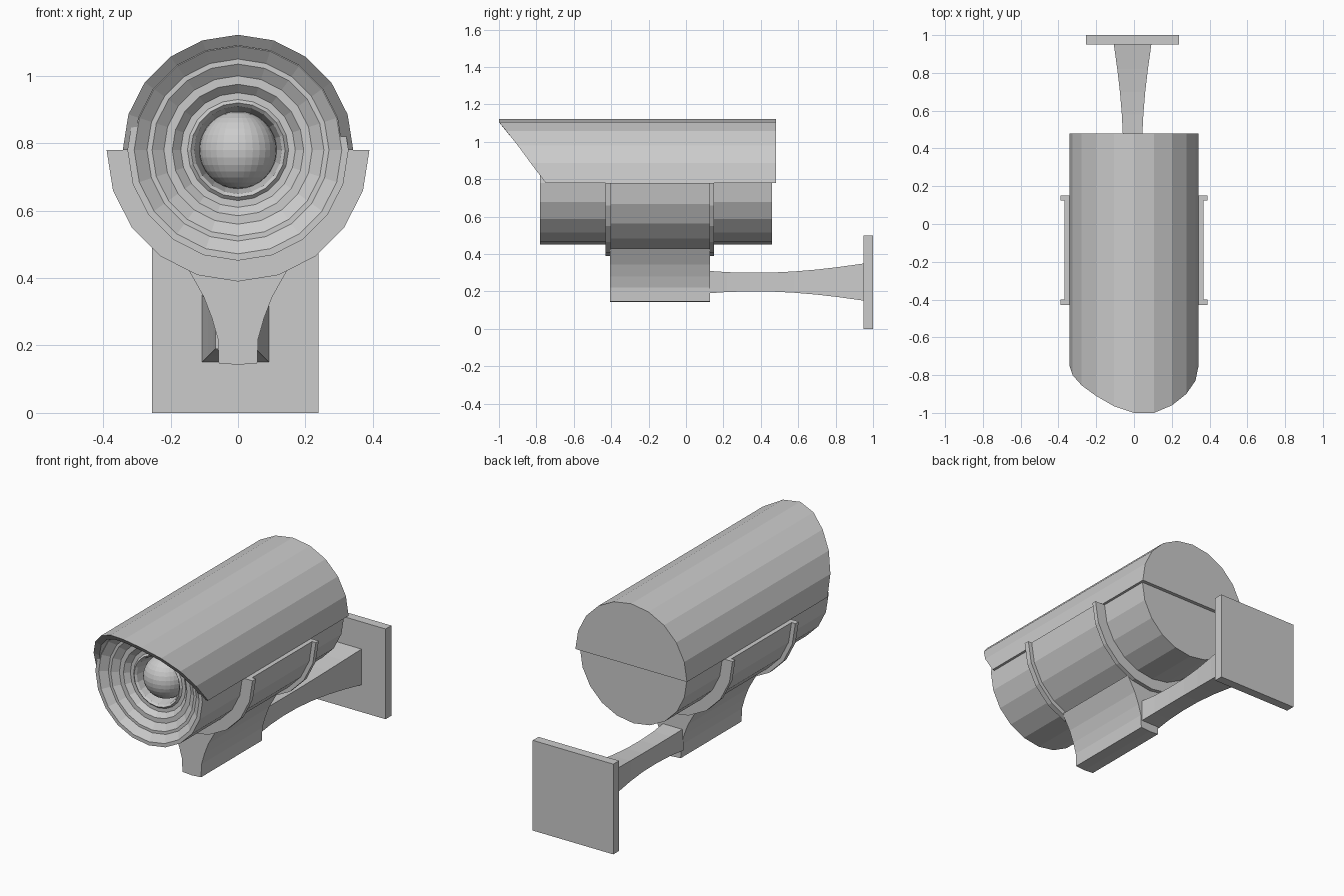
import bpy, bmesh
from math import sin, cos, pi, radians

if "Cube" in bpy.data.objects:
    bpy.data.objects.remove(bpy.data.objects["Cube"])

CZ = 0.78      # height of the housing axis
N = 20         # sides of the housing


def loft(name, rings):
    """Skin a series of closed rings and cap both ends."""
    bm = bmesh.new()
    vs = [[bm.verts.new(p) for p in ring] for ring in rings]
    n = len(vs[0])
    for a, b in zip(vs, vs[1:]):
        for i in range(n):
            j = (i + 1) % n
            bm.faces.new((a[i], a[j], b[j], b[i]))
    bm.faces.new(vs[0])
    bm.faces.new(vs[-1])
    bmesh.ops.recalc_face_normals(bm, faces=bm.faces[:])
    me = bpy.data.meshes.new(name)
    bm.to_mesh(me)
    bm.free()
    ob = bpy.data.objects.new(name, me)
    bpy.context.collection.objects.link(ob)
    return ob


def polar(r, y, deg):
    return (r * cos(radians(deg)), y, CZ + r * sin(radians(deg)))


def box_ring(cx, cz, hx, hz, y):
    return [(cx + sx * hx, y, cz + sz * hz)
            for sx, sz in ((-1, -1), (1, -1), (1, 1), (-1, 1))]


STEP = 360 / N

# Housing: closed cylinder whose front steps inwards to the lens
profile = [(.328, .46), (.328, -.78), (.308, -.78), (.27, -.75), (.255, -.75),
           (.22, -.725), (.195, -.725), (.17, -.70), (.15, -.70),
           (.14, -.71), (.13, -.70), (.115, -.63)]
loft("housing", [[polar(r, y, i * STEP) for i in range(N)] for r, y in profile])

# Lens ball
bpy.ops.mesh.primitive_uv_sphere_add(segments=32, ring_count=16, radius=.115,
                                     location=(0, -.63, CZ))
bpy.context.object.name = "lens"

# Sun hood: half shell with a raked front edge, from right side over to left
front = [-.75, -.83, -.90, -.96, -1, -1, -.965, -.91, -.855, -.80, -.75]
loft("hood", [[polar(.342, y, i * STEP), polar(.342, .46, i * STEP),
               polar(.31, .46, i * STEP),
               polar(.31, y + .025 * sin(radians(i * STEP)), i * STEP)]
              for i, y in enumerate(front)])
loft("hood_back", [[polar(.342, y, i * STEP) for i in range(N // 2 + 1)]
                   for y in (.46, .48)])

# Cradle: half ring under the housing with a raised rib at each end
section = [(.39, -.43), (.39, -.40), (.367, -.40), (.367, .125), (.39, .125),
           (.39, .15), (.325, .15), (.325, -.43)]
loft("cradle", [[polar(r, y, -i * STEP) for r, y in section]
                for i in range(N // 2 + 1)])

# Neck: flared foot extruded along the cradle
half = [(.15, .43), (.102, .345), (.077, .28), (.06, .22), (.057, .147)]
outline = half + [(0, .143)] + [(-x, z) for x, z in reversed(half)]
loft("neck", [[(x, y, z) for x, z in outline] for y in (-.405, .128)])

# Arm: square bar swelling towards the wall
arm = [(.12, .06), (.22, .053), (.34, .05), (.46, .051), (.58, .057),
       (.70, .067), (.82, .081), (.955, .1)]
loft("arm", [box_ring(-.0075, .25, h, h, y) for y, h in arm])

# Wall plate
loft("wall_plate", [box_ring(-.0075, .25, .247, .25, y) for y in (.95, 1)])
